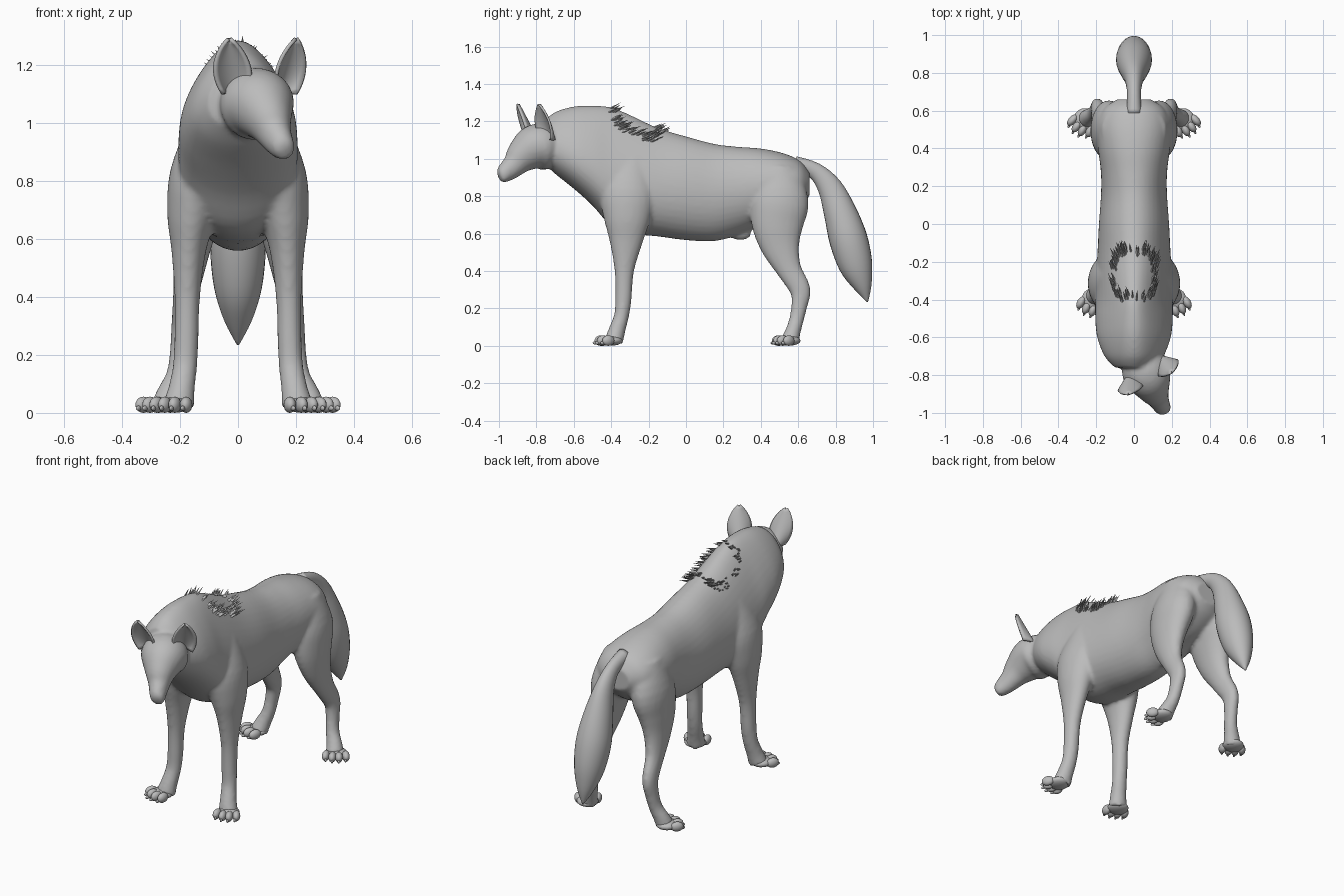
import bpy, bmesh, math, random
from mathutils import Vector, Matrix

random.seed(4)
cube = bpy.data.objects.get("Cube")
if cube:
    bpy.data.objects.remove(cube, do_unlink=True)

GREY = (0.5, 0.5, 0.5, 1.0)
fur = bpy.data.materials.new("grey_fur")
fur.use_nodes = True
fur.diffuse_color = GREY
fur.node_tree.nodes["Principled BSDF"].inputs["Base Color"].default_value = GREY
X_AXIS, Y_AXIS = Vector((1, 0, 0)), Vector((0, 1, 0))


def finish(bm, name, smooth=True):
    """Turn a bmesh into a named object with the fur material."""
    bmesh.ops.recalc_face_normals(bm, faces=bm.faces)
    for face in bm.faces:
        face.smooth = smooth
    mesh = bpy.data.meshes.new(name)
    bm.to_mesh(mesh)
    bm.free()
    mesh.materials.append(fur)
    obj = bpy.data.objects.new(name, mesh)
    bpy.context.collection.objects.link(obj)
    return obj


def catmull(a, b, c, d, t):
    """Smooth interpolation between stations b and c."""
    return [0.5 * (2 * q + (r - p) * t + (2 * p - 5 * q + 4 * r - s) * t * t
                   + (3 * q - p - 3 * r + s) * t ** 3)
            for p, q, r, s in zip(a, b, c, d)]


def loft(bm, stations, side=X_AXIS, axis=None, flip=1, steps=4, sides=28):
    """Skin rings along stations of (x, y, z, side radius, up radius, taper)."""
    rows = [tuple(s) + (0,) * (6 - len(s)) for s in stations]
    rows = [rows[0]] + rows + [rows[-1]]
    path = [catmull(*rows[i:i + 4], k / steps)
            for i in range(len(rows) - 3) for k in range(steps)]
    path.append(rows[-1])
    centres = [Vector(p[:3]) for p in path]
    rings = []
    for i, p in enumerate(path):
        tangent = axis or (centres[min(i + 1, len(path) - 1)]
                           - centres[max(i - 1, 0)]).normalized()
        across = (side - tangent * side.dot(tangent)).normalized()
        up = across.cross(tangent)
        ring = []
        for k in range(sides):
            angle = math.tau * k / sides
            c, s = math.cos(angle), math.sin(angle)
            co = centres[i] + across * (p[3] * c * (1 - p[5] * s)) + up * (p[4] * s)
            co.x *= flip
            ring.append(bm.verts.new(co))
        rings.append(ring)
    for lower, upper in zip(rings, rings[1:]):
        for k in range(sides):
            n = (k + 1) % sides
            bm.faces.new((lower[k], lower[n], upper[n], upper[k]))
    bm.faces.new(rings[0])
    bm.faces.new(rings[-1])


def ball(bm, centre, radii, yaw=0.0):
    """Add an ellipsoid turned about the vertical."""
    place = (Matrix.Translation(centre) @ Matrix.Rotation(yaw, 4, "Z")
             @ Matrix.Diagonal((*radii, 1)))
    bmesh.ops.create_uvsphere(bm, u_segments=16, v_segments=10, radius=1, matrix=place)


# Trunk and neck: y, top, bottom, half width, taper toward the spine
trunk = [
    (-.76, 1.20, .98, .10, .2), (-.70, 1.25, .92, .15, .3),
    (-.60, 1.28, .84, .185, .35), (-.50, 1.285, .75, .195, .35),
    (-.40, 1.275, .64, .195, .35), (-.30, 1.235, .60, .195, .3),
    (-.15, 1.165, .585, .19, .2), (0, 1.12, .565, .185, .1),
    (.15, 1.08, .56, .175, .05), (.27, 1.065, .59, .175, 0),
    (.40, 1.055, .64, .19, 0), (.52, 1.03, .68, .195, 0),
    (.61, .99, .74, .16, 0), (.66, .93, .80, .09, 0)]
body_bm = bmesh.new()
loft(body_bm, [(0, y, (t + b) / 2, w, (t - b) / 2, k) for y, t, b, w, k in trunk],
     axis=Y_AXIS, sides=40)

# Head, turned a little toward its left
head = [
    (.03, -.69, 1.06, .10, .11), (.06, -.77, 1.065, .128, .125),
    (.08, -.82, 1.055, .12, .118), (.105, -.88, 1.01, .085, .09),
    (.125, -.92, .965, .06, .066), (.145, -.96, .93, .047, .054),
    (.162, -.985, .907, .038, .04), (.168, -.997, .90, .02, .024)]
facing = Vector((.41, -.91, 0))
head_side = Vector((.91, .41, 0))
loft(body_bm, head, side=head_side)

# Legs
front_leg = [
    (.10, -.29, 1.0, .07, .10), (.135, -.31, .82, .10, .15),
    (.16, -.315, .68, .085, .125), (.17, -.32, .56, .06, .09),
    (.175, -.33, .40, .044, .052), (.178, -.335, .25, .042, .044),
    (.183, -.345, .16, .042, .04), (.195, -.37, .08, .046, .045),
    (.205, -.385, .025, .055, .05)]
hind_leg = [
    (.09, .49, .94, .08, .11), (.13, .50, .78, .095, .155),
    (.15, .49, .65, .08, .14), (.165, .505, .53, .06, .105),
    (.18, .55, .41, .044, .068), (.192, .61, .30, .038, .056),
    (.20, .605, .21, .035, .043), (.212, .588, .13, .036, .039),
    (.235, .57, .07, .044, .042), (.25, .555, .025, .05, .05)]
for flip in (1, -1):
    loft(body_bm, front_leg, flip=flip)
    loft(body_bm, hind_leg, flip=flip)

# Belly sheath
ball(body_bm, (0, .29, .60), (.035, .06, .035))

body = finish(body_bm, "body")
remesh = body.modifiers.new("blend_parts", "REMESH")
remesh.mode = "VOXEL"
remesh.voxel_size = 0.011
remesh.use_smooth_shade = True
soften = body.modifiers.new("soften", "SMOOTH")
soften.factor = 0.5
soften.iterations = 6


# Paws: a pad and four toes, splayed outward
def paw(name, x, y, splay, flip):
    bm = bmesh.new()
    yaw = splay * flip
    forward = Vector((math.sin(yaw), -math.cos(yaw), 0))
    across = Vector((math.cos(yaw), math.sin(yaw), 0))
    heel = Vector((x * flip, y, .028))
    ball(bm, heel + forward * .02, (.06, .06, .027), yaw)
    for i in range(4):
        offset = i - 1.5
        toe = heel + across * offset * .036 + forward * (.075 - .008 * offset ** 2)
        ball(bm, toe, (.021, .036, .028), yaw + offset * .12)
        # Claw
        ball(bm, toe + forward * .033 - Vector((0, 0, .012)), (.007, .014, .009), yaw)
    finish(bm, name)


for label, flip in (("left", 1), ("right", -1)):
    paw(label + "_front_paw", .21, -.38, .35, flip)
    paw(label + "_hind_paw", .25, .57, .55, flip)

# Bushy tail
tail_bm = bmesh.new()
loft(tail_bm, [
    (0, .58, .975, .04, .04), (0, .69, .935, .036, .045),
    (0, .77, .845, .05, .066), (0, .825, .71, .078, .088),
    (0, .868, .57, .095, .102), (0, .908, .43, .082, .09),
    (0, .945, .32, .048, .05), (0, .97, .235, .004, .004)])
finish(tail_bm, "tail")


# Ears: cupped leaves opening forward
def ear(name, base, tip, turn):
    bm = bmesh.new()
    base, rise = Vector(base), Vector(tip) - Vector(base)
    spin = Matrix.Rotation(turn, 3, "Z")
    wide, front = spin @ head_side, spin @ facing
    rows, cols = 12, 10
    grid = []
    for r in range(rows + 1):
        t = r / rows
        half = .064 * max(math.sin(math.pi * (t * .82 + .18)), .02) ** .7
        line = []
        for c in range(cols + 1):
            s = 2 * c / cols - 1
            cup = (.055 * s * s - .03) * (1 - t * .8)
            line.append(bm.verts.new(base + rise * t + wide * half * s + front * cup))
        grid.append(line)
    for a, b in zip(grid, grid[1:]):
        for c in range(cols):
            bm.faces.new((a[c], a[c + 1], b[c + 1], b[c]))
    obj = finish(bm, name)
    rim = obj.modifiers.new("thickness", "SOLIDIFY")
    rim.thickness = .012
    rim.offset = 0


ear("right_ear", (-.015, -.825, 1.10), (-.03, -.90, 1.29), -.25)
ear("left_ear", (.155, -.73, 1.10), (.20, -.785, 1.29), .25)

# Mane: stiff hair tufts around a patch over the shoulders
bpy.context.view_layer.update()
skin = body.evaluated_get(bpy.context.evaluated_depsgraph_get())
mane_bm = bmesh.new()
for i in range(150):
    angle = random.uniform(0, math.tau)
    c, s = math.cos(angle), math.sin(angle)
    x = .115 * math.copysign(abs(c) ** .6, c) * random.uniform(.8, 1.05)
    y = -.27 + .135 * math.copysign(abs(s) ** .6, s) * random.uniform(.75, 1.1)
    hit, spot, normal, face = skin.ray_cast(Vector((x, y, 2)), Vector((0, 0, -1)))
    if not hit:
        continue
    length = random.uniform(.03, .07)
    lean = (Vector((random.uniform(-.15, .15), .8, .1)) + normal * .45).normalized()
    place = Matrix.Translation(spot + lean * length * .4) @ \
        lean.to_track_quat("Z", "Y").to_matrix().to_4x4()
    bmesh.ops.create_cone(mane_bm, segments=4, radius1=.006, radius2=.0005,
                          depth=length, cap_ends=True, matrix=place)
finish(mane_bm, "mane", smooth=False)
